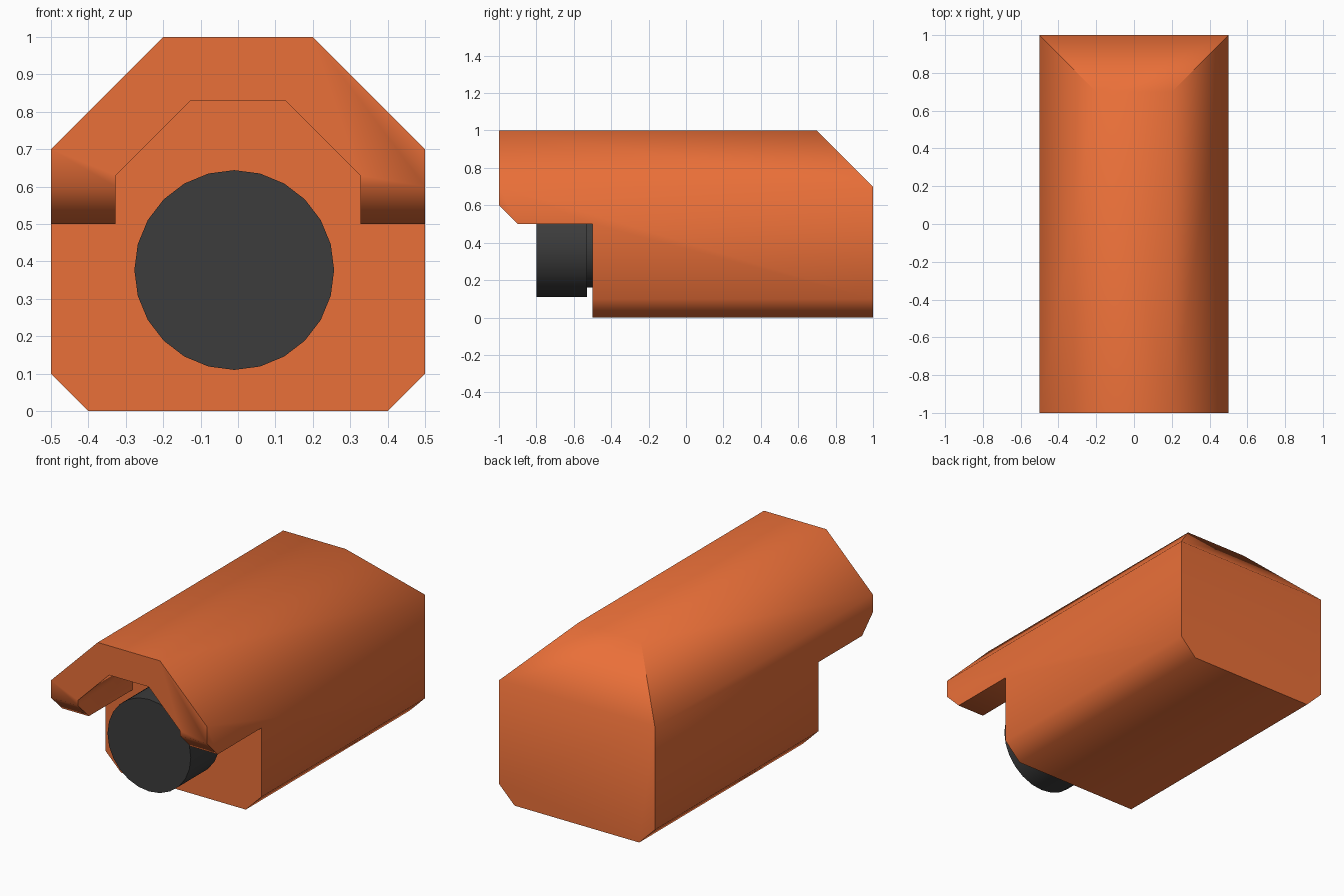
import bpy, bmesh, math

if "Cube" in bpy.data.objects:
    bpy.data.objects.remove(bpy.data.objects["Cube"])


def material(name, rgb):
    m = bpy.data.materials.new(name)
    m.diffuse_color = (*rgb, 1)
    m.use_nodes = True
    m.node_tree.nodes["Principled BSDF"].inputs["Base Color"].default_value = m.diffuse_color
    return m


def prism(name, profile, start, end, place):
    """Extrude a 2D profile between two depths; place maps (a, b, depth) to xyz."""
    bm = bmesh.new()
    rings = [[bm.verts.new(place(a, b, d)) for a, b in profile] for d in (start, end)]
    bm.faces.new(rings[0])
    bm.faces.new(rings[1])
    n = len(profile)
    for i in range(n):
        j = (i + 1) % n
        bm.faces.new((rings[0][i], rings[0][j], rings[1][j], rings[1][i]))
    bmesh.ops.recalc_face_normals(bm, faces=bm.faces)
    me = bpy.data.meshes.new(name)
    bm.to_mesh(me)
    bm.free()
    ob = bpy.data.objects.new(name, me)
    bpy.context.collection.objects.link(ob)
    return ob


def along_y(a, b, d):
    return (a, d, b)


def along_x(a, b, d):
    return (d, a, b)


def mirrored(half):
    return half + [(-x, z) for x, z in reversed(half)]


def activate(ob):
    bpy.ops.object.select_all(action='DESELECT')
    ob.select_set(True)
    bpy.context.view_layer.objects.active = ob


def cut(ob, cutter):
    cutter.hide_render = True
    mod = ob.modifiers.new("cut", 'BOOLEAN')
    mod.operation = 'DIFFERENCE'
    mod.solver = 'EXACT'
    mod.object = cutter
    activate(ob)
    bpy.ops.object.modifier_apply(modifier=mod.name)
    bpy.data.objects.remove(cutter)


def smooth(ob):
    activate(ob)
    bpy.ops.object.shade_smooth_by_angle(angle=math.radians(50))


orange = material("orange", (0.82, 0.16, 0.04))
dark = material("dark", (0.045, 0.045, 0.045))

# Housing: chamfered block running front to back
housing = prism("housing", mirrored([(0.4, 0), (0.5, 0.1), (0.5, 0.7), (0.2, 1)]), -1, 1, along_y)
# Sloped rear top
cut(housing, prism("rear_cutter", [(0.6, 1.1), (1.1, 0.6), (1.1, 1.1)], -0.7, 0.7, along_x))
# Open space below the hood, with the hood's chamfered lower lip
cut(housing, prism("lower_cutter", [(-1.1, -0.1), (-0.5, -0.1), (-0.5, 0.5), (-0.9, 0.5), (-1.1, 0.7)],
                   -0.7, 0.7, along_x))
# Hollow inside of the hood
cut(housing, prism("hollow_cutter", mirrored([(0.327, 0.3), (0.327, 0.63), (0.127, 0.83)]),
                   -1.2, -0.5, along_y))

# Merge coplanar leftovers of the cuts
bm = bmesh.new()
bm.from_mesh(housing.data)
bmesh.ops.remove_doubles(bm, verts=bm.verts, dist=1e-4)
bmesh.ops.dissolve_limit(bm, angle_limit=math.radians(1), verts=bm.verts, edges=bm.edges)
bm.to_mesh(housing.data)
bm.free()
housing.data.materials.clear()
housing.data.materials.append(orange)
smooth(housing)

# Lens barrel and its narrower mounting neck
for name, radius, y0, y1 in (("lens", 0.267, -0.8, -0.53), ("lens_neck", 0.217, -0.53, -0.5)):
    circle = [(radius * math.cos(i * math.tau / 24) - 0.01,
               radius * math.sin(i * math.tau / 24) + 0.377) for i in range(24)]
    ob = prism(name, circle, y0, y1, along_y)
    ob.data.materials.append(dark)
    smooth(ob)
